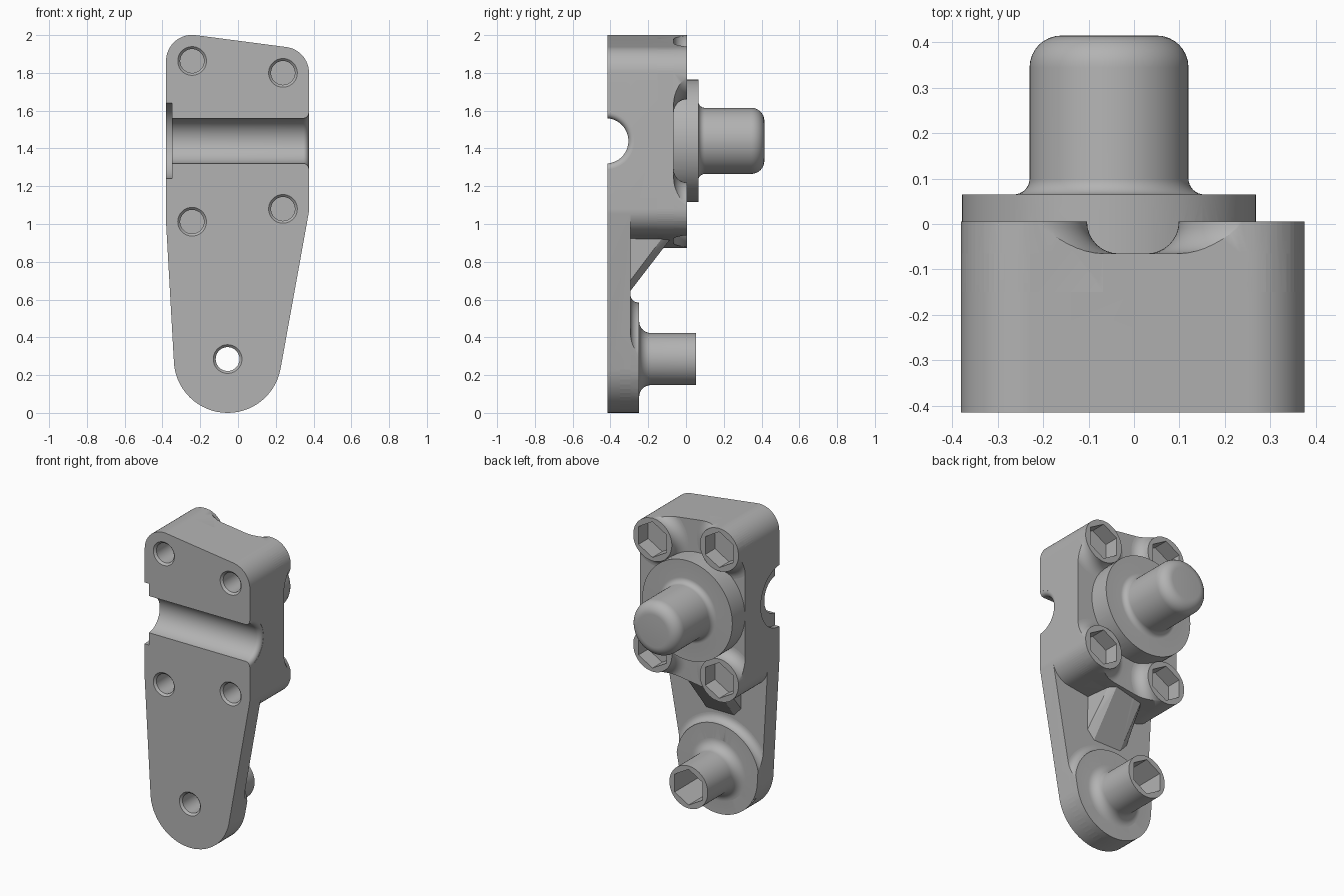
import bpy, bmesh
from math import pi, sin, cos, radians
from mathutils import Matrix, Vector
from mathutils.geometry import convex_hull_2d

cube = bpy.data.objects.get("Cube")
if cube:
    bpy.data.objects.remove(cube, do_unlink=True)

grey = bpy.data.materials.new("machined grey")
grey.use_nodes = True
grey.diffuse_color = (0.45, 0.45, 0.45, 1)
grey.node_tree.nodes["Principled BSDF"].inputs["Base Color"].default_value = (0.45, 0.45, 0.45, 1)

# Key dimensions: depth levels along y, and bolt centres in (x, z)
FRONT, WEB, FLOOR, PAD = -0.415, -0.295, -0.065, 0.005
BOSS_R, FOOT_R = 0.138, 0.285
BOLTS = [(-0.243, 1.863), (0.238, 1.80), (0.238, 1.08), (-0.243, 1.012)]
FOOT = (-0.055, FOOT_R)
PIN = (-0.055, 1.44)


def finish(name, bm):
    bmesh.ops.recalc_face_normals(bm, faces=bm.faces)
    mesh = bpy.data.meshes.new(name)
    bm.to_mesh(mesh)
    bm.free()
    mesh.materials.append(grey)
    ob = bpy.data.objects.new(name, mesh)
    bpy.context.collection.objects.link(ob)
    return ob


def ring(centre, r, n=64, turn=0):
    return [Vector((centre[0] + r * cos(turn + 2 * pi * i / n),
                    centre[1] + r * sin(turn + 2 * pi * i / n))) for i in range(n)]


def prism(name, points, y0, y1):
    """Extrude an outline in x, z from y0 to y1."""
    bm = bmesh.new()
    face = bm.faces.new([bm.verts.new((p[0], y0, p[1])) for p in points])
    new = bmesh.ops.extrude_face_region(bm, geom=[face])["geom"]
    bmesh.ops.translate(bm, vec=(0, y1 - y0, 0),
                        verts=[v for v in new if isinstance(v, bmesh.types.BMVert)])
    return finish(name, bm)


def wrapped(name, circles, y0, y1):
    """Prism around the outside of a set of circles."""
    pts = [p for c, r in circles for p in ring(c, r)]
    return prism(name, [pts[i] for i in convex_hull_2d(pts)], y0, y1)


def lathe(name, profile, centre, axis="Y", steps=64):
    """Turn (radius, position) pairs around the y axis or the x axis."""
    bm = bmesh.new()
    verts = [bm.verts.new((r, 0, t)) for r, t in profile]
    edges = [bm.edges.new(pair) for pair in zip(verts, verts[1:])]
    bmesh.ops.spin(bm, geom=verts + edges, cent=(0, 0, 0), axis=(0, 0, 1),
                   angle=2 * pi, steps=steps)
    bmesh.ops.remove_doubles(bm, verts=bm.verts, dist=1e-5)
    if axis == "Y":
        place = Matrix.Translation((centre[0], 0, centre[1])) @ Matrix.Rotation(-pi / 2, 4, "X")
    else:
        place = Matrix.Translation((0, centre[0], centre[1])) @ Matrix.Rotation(pi / 2, 4, "Y")
    bm.transform(place)
    return finish(name, bm)


def arc(cr, ct, rad, a0, a1, n=8):
    return [(cr + rad * cos(radians(a0 + (a1 - a0) * i / n)),
             ct + rad * sin(radians(a0 + (a1 - a0) * i / n))) for i in range(n + 1)]


def combine(ob, other, operation):
    mod = ob.modifiers.new("combine", "BOOLEAN")
    mod.object, mod.operation, mod.solver = other, operation, "EXACT"
    bpy.context.view_layer.update()
    result = bpy.data.meshes.new_from_object(ob.evaluated_get(bpy.context.evaluated_depsgraph_get()))
    ob.modifiers.clear()
    ob.data = result
    bpy.data.objects.remove(other, do_unlink=True)


# Arm plate and upper block
corners = [(c, BOSS_R) for c in BOLTS]
body = wrapped("bracket_body", corners + [(FOOT, FOOT_R)], FRONT, WEB)
combine(body, wrapped("upper_block", corners, FRONT, FLOOR), "UNION")

# Corner pads with concave fillets, trimmed to the block outline
for c in BOLTS:
    r = BOSS_R + 0.0015
    pad = lathe("corner_pad", [(0, -0.2), (r + 0.07, -0.2)]
                + arc(r + 0.07, PAD, 0.07, 270, 180) + [(0, PAD)], c)
    combine(pad, wrapped("trim", corners, -0.15, 0.1), "INTERSECT")
    combine(body, pad, "UNION")

# Foot disc, trimmed to the arm outline
foot = lathe("foot_disc", [(0, -0.38), (0.345, -0.38)]
             + arc(0.345, -0.248, 0.047, 270, 180) + [(0, -0.248)], FOOT)
combine(foot, wrapped("trim", corners + [(FOOT, FOOT_R)], -0.35, 0), "INTERSECT")
combine(body, foot, "UNION")

# Foot post with a filleted root
post = lathe("foot_post", [(0, -0.33), (0.2, -0.33)]
             + arc(0.2, -0.186, 0.062, 270, 180) + [(0.138, 0.052), (0, 0.052)], FOOT)
combine(body, post, "UNION")

# Sloping rib under the block, wider at its root
bm = bmesh.new()
for side in (-1, 1):
    for half, y, z in [(0.10, -0.295, 0.645), (0.10, -0.083, 0.92), (0.10, -0.083, 1.02),
                       (0.15, -0.295, 0.70), (0.15, -0.33, 0.70), (0.10, -0.33, 0.645),
                       (0.15, -0.33, 1.02), (0.13, -0.13, 0.92), (0.13, -0.13, 1.02)]:
        bm.verts.new((-0.04 + side * half, y, z))
hull = bmesh.ops.convex_hull(bm, input=bm.verts)
bmesh.ops.delete(bm, geom=list({v for v in hull["geom_interior"] + hull["geom_unused"]
                                if isinstance(v, bmesh.types.BMVert)}), context="VERTS")
combine(body, finish("rib", bm), "UNION")

# Flange and rounded pin
pin = lathe("flanged_pin", [(0, -0.1), (0.324, -0.1), (0.324, 0.065)]
            + arc(0.21, 0.1, 0.035, 270, 180) + arc(0.105, 0.345, 0.07, 0, 90)
            + [(0, 0.415)], PIN)
combine(body, pin, "UNION")

# Bolt holes, chamfered at the front, with hexagon sockets at the back
for c, top, depth in [(b, PAD, 0.1) for b in BOLTS] + [(FOOT, 0.052, 0.25)]:
    combine(body, lathe("bolt_hole", [(0, -0.5), (0.076, -0.5), (0.076, FRONT), (0.063, FRONT + 0.013),
                                      (0.063, top - depth + 0.02), (0, top - depth + 0.02)], c), "DIFFERENCE")
    combine(body, prism("socket", ring(c, 0.116, 6, pi / 2), top - depth, top + 0.05), "DIFFERENCE")

# Cross groove in the front, stepped at one end and flared at the other
groove = lathe("groove", [(0, -0.5), (0.2, -0.5), (0.2, -0.35), (0.12, -0.35)]
               + arc(0.15, 0.345, 0.03, 180, 90) + [(0.15, 0.5), (0, 0.5)], (-0.425, PIN[1]), "X")
combine(body, groove, "DIFFERENCE")

bpy.ops.object.select_all(action="DESELECT")
body.select_set(True)
bpy.context.view_layer.objects.active = body
bpy.ops.object.shade_smooth_by_angle(angle=radians(30))
